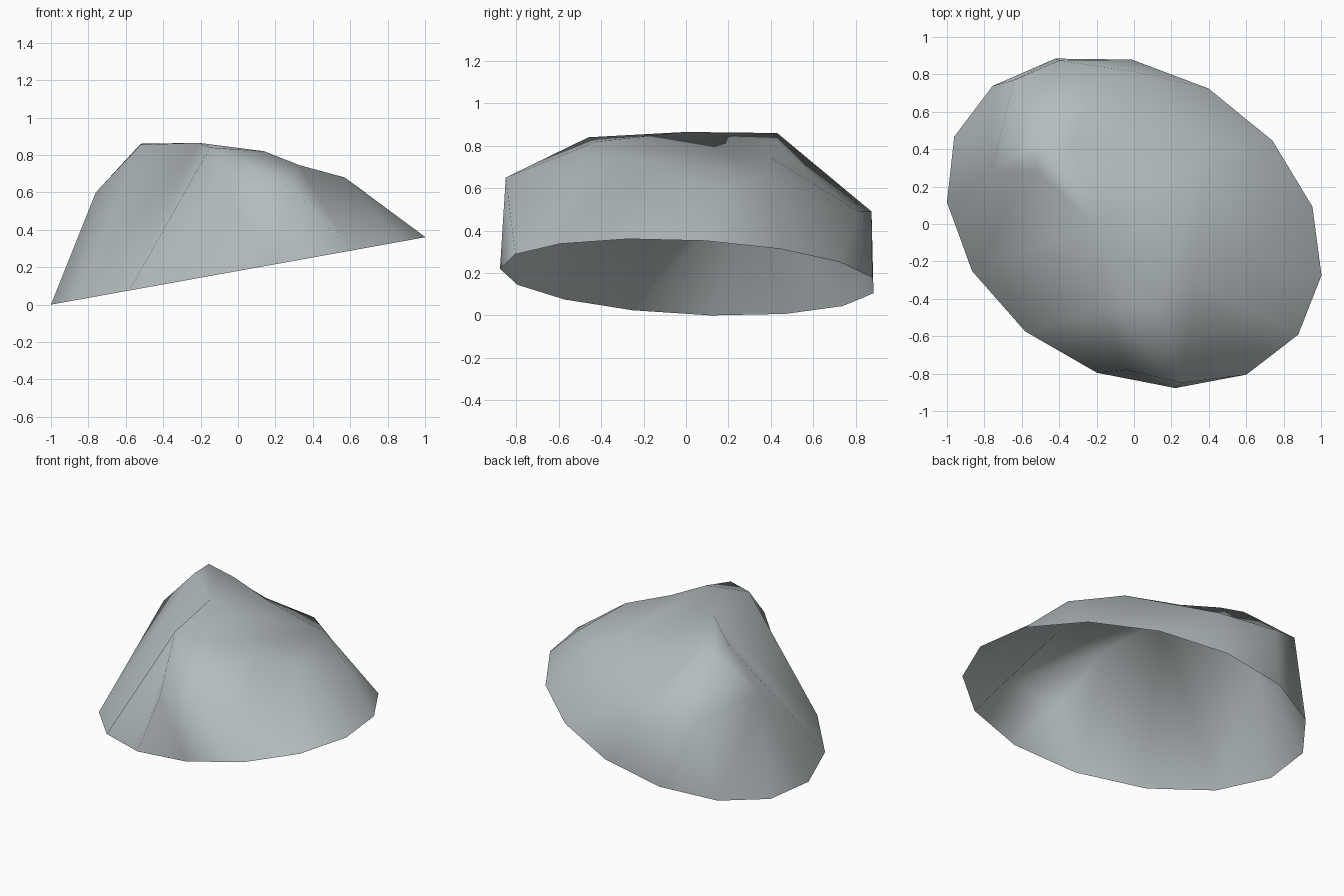
import bpy
import bmesh
from math import cos, sin, tau
from mathutils import Vector
from mathutils.geometry import delaunay_2d_cdt

default_cube = bpy.data.objects.get("Cube")
if default_cube:
    bpy.data.objects.remove(default_cube, do_unlink=True)


def flat_material(name, colour):
    material = bpy.data.materials.new(name)
    material.use_nodes = True
    material.diffuse_color = colour
    shader = material.node_tree.nodes["Principled BSDF"]
    shader.inputs["Base Color"].default_value = colour
    shader.inputs["Roughness"].default_value = 0.8
    return material


# Open rim: a slanted fifteen-sided ellipse on a tilted plane
RIM_SIDES = 15


def rim_point(index):
    angle = -tau * index / RIM_SIDES
    x = -cos(angle) + 0.117 * sin(angle)
    y = 0.012 + 0.105 * cos(angle) - 0.883 * sin(angle)
    return Vector((x, y, 0.18 + 0.18 * x))


# Crest and shoulder points that shape the shell
crest = {
    "peak": (-0.52, 0.43, 0.86),
    "peak_shoulder": (-0.52, 0.28, 0.855),
    "ridge_middle": (-0.21, 0.0, 0.865),
    "ridge_front": (-0.15, -0.46, 0.84),
    "plateau": (0.14, -0.42, 0.82),
    "saddle": (0.33, -0.31, 0.745),
    "side_bump": (0.57, -0.17, 0.68),
    "side_slope": (0.68, 0.18, 0.6),
    "front_brow": (0.26, -0.85, 0.65),
    "front_shoulder": (-0.04, -0.78, 0.55),
    "flank": (-0.76, 0.29, 0.60),
    "spur_top": (-0.33, 0.43, 0.82),
    "spur_foot": (-0.25, 0.64, 0.62),
    "back_slope": (-0.04, 0.39, 0.75),
    "corner_slope": (0.39, 0.38, 0.66),
    "back_corner": (-0.64, 0.77, 0.57),
    "back_brow": (-0.40, 0.875, 0.49),
    "back_shoulder": (0.0, 0.815, 0.49),
}

# Crease lines that the facets must follow
creases = [
    ("flank", "peak_shoulder", "peak", "ridge_middle", "ridge_front", "front_brow"),
    ("ridge_front", "plateau", "saddle", "side_bump", "side_slope", "corner_slope"),
    ("peak", "spur_top", "spur_foot", "back_shoulder", "corner_slope"),
    ("peak", "back_corner", "back_brow", "back_shoulder"),
    ("flank", "back_corner"),
    ("peak", "back_brow", "spur_foot", "back_slope"),
    ("ridge_middle", "spur_top", "back_slope", "corner_slope", "plateau"),
    ("back_slope", "ridge_middle", "plateau"),
    ("ridge_front", "front_shoulder", "front_brow", "plateau"),
]

points = [rim_point(i) for i in range(RIM_SIDES)]
points += [Vector(position) for position in crest.values()]
slot = {name: RIM_SIDES + i for i, name in enumerate(crest)}
edges = [(i, (i + 1) % RIM_SIDES) for i in range(RIM_SIDES)]
for line in creases:
    edges += [(slot[a], slot[b]) for a, b in zip(line, line[1:])]

# Facet the shell in plan, then lift every corner to its height
plan, _, facets, origins, _, _ = delaunay_2d_cdt(
    [p.to_2d() for p in points], edges, [], 0, 0.0001)
bm = bmesh.new()
corners = [bm.verts.new(points[source[0]]) for source in origins]
for facet in facets:
    bm.faces.new([corners[i] for i in facet])
bmesh.ops.recalc_face_normals(bm, faces=bm.faces)
if sum(face.normal.z for face in bm.faces) < 0:
    bmesh.ops.reverse_faces(bm, faces=bm.faces)
for face in bm.faces:
    face.smooth = True

mesh = bpy.data.meshes.new("rock_shell")
bm.to_mesh(mesh)
bm.free()
mesh.materials.append(flat_material("blue_grey_stone", (0.46, 0.51, 0.52, 1)))
shell = bpy.data.objects.new("rock_shell", mesh)
bpy.context.collection.objects.link(shell)
